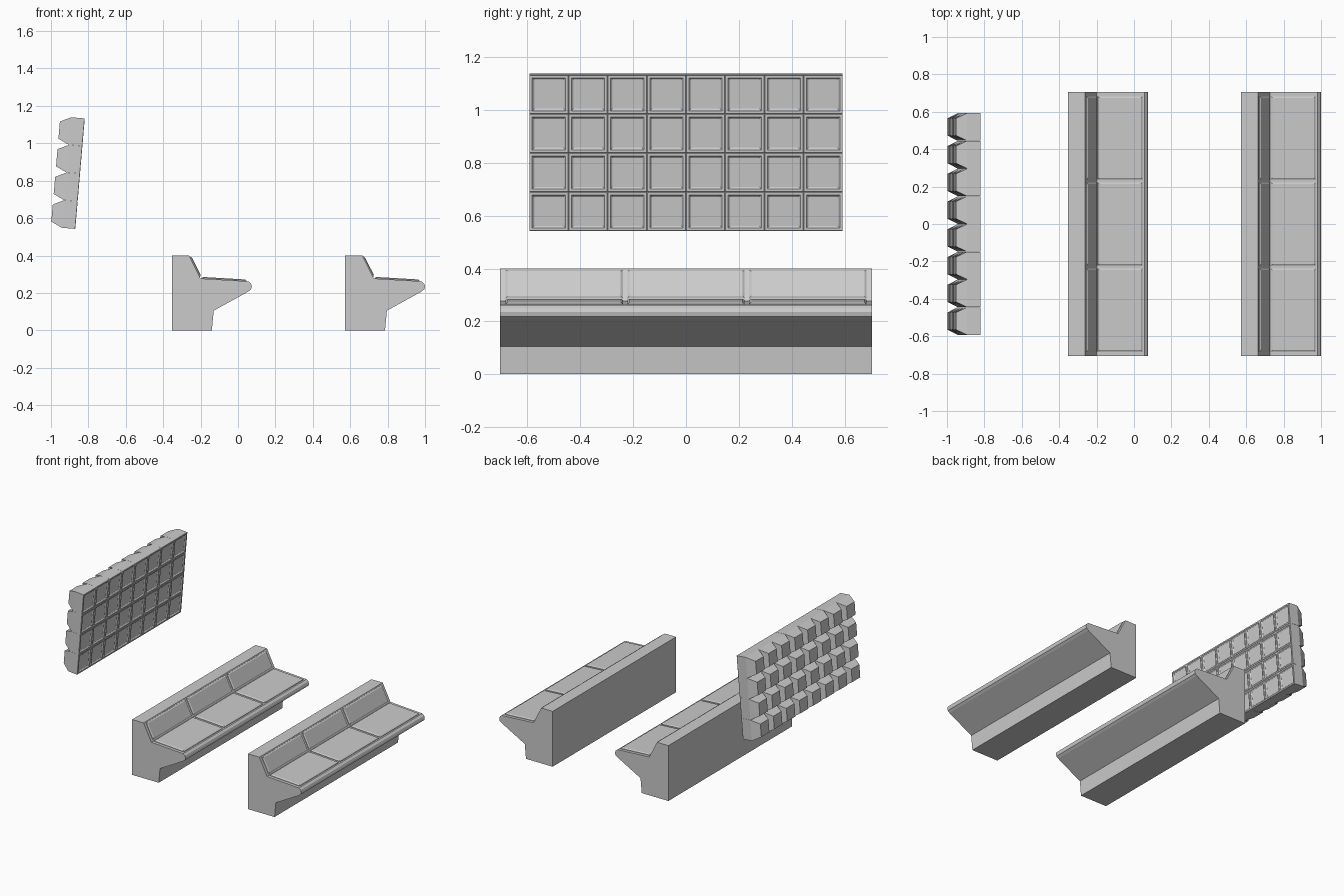
import bpy, bmesh, math
from mathutils import Vector

if "Cube" in bpy.data.objects:
    bpy.data.objects.remove(bpy.data.objects["Cube"])

HALF_LEN = 0.705


def new_object(name, bm):
    bmesh.ops.recalc_face_normals(bm, faces=bm.faces[:])
    mesh = bpy.data.meshes.new(name)
    bm.to_mesh(mesh)
    bm.free()
    obj = bpy.data.objects.new(name, mesh)
    bpy.context.collection.objects.link(obj)
    return obj


def loft(bm, rings):
    """Skin a list of closed rings and cap both ends."""
    loops = [[bm.verts.new(p) for p in ring] for ring in rings]
    n = len(loops[0])
    for a, b in zip(loops, loops[1:]):
        for i in range(n):
            j = (i + 1) % n
            bm.faces.new((a[i], a[j], b[j], b[i]))
    bm.faces.new(loops[0])
    bm.faces.new(loops[-1])


# Console body: side profile (x, z) extruded along y
PROFILE = [(-0.353, 0), (-0.140, 0), (-0.130, 0.105), (0.055, 0.207),
           (0.070, 0.219), (0.074, 0.235), (0.069, 0.250), (0.055, 0.262),
           (-0.200, 0.277), (-0.262, 0.400), (-0.353, 0.400)]


def console_body(name, dx):
    bm = bmesh.new()
    loft(bm, [[(x + dx, y, z) for x, z in PROFILE]
              for y in (-HALF_LEN, HALF_LEN)])
    new_object(name, bm)


# Raised panels with sloped rims, three per surface
def raised_panels(name, dx, start, end, v0, v1, height=0.009, rim=0.008):
    a = Vector((start[0] + dx, 0, start[1]))
    d = (Vector((end[0] + dx, 0, end[1])) - a).normalized()
    up = Vector((-d.z, 0, d.x))
    if up.z < 0:
        up = -up
    bm = bmesh.new()
    for yc in (-0.461, 0, 0.461):
        rings = []
        for inset, h in ((0, -0.003), (0, height * 0.4), (rim, height)):
            hy = 0.222 - inset
            lo, hi = v0 + inset, v1 - inset
            rings.append([a + d * v + up * h + Vector((0, yc + s * hy, 0))
                          for v, s in ((lo, -1), (hi, -1), (hi, 1), (lo, 1))])
        loft(bm, rings)
    new_object(name, bm)


for label, dx in (("rear", 0.0), ("front", 0.926)):
    console_body(label + "_console_body", dx)
    raised_panels(label + "_desk_panels", dx, (-0.200, 0.277), (0.055, 0.262),
                  0.006, 0.245)
    raised_panels(label + "_upright_panels", dx, (-0.262, 0.400),
                  (-0.200, 0.277), 0.008, 0.128)

# Monitor wall: 8 x 4 tapered monitors, tilted slightly downwards
TILT = math.radians(4.9)
UP = Vector((math.sin(TILT), 0, math.cos(TILT)))
BACK = Vector((-math.cos(TILT), 0, math.sin(TILT)))
SIDE = Vector((0, 1, 0))
ORIGIN = Vector((-0.870, 0, 0.542))
PITCH = 0.1483

# (distance behind the front, half size): screen, recess, bezel, box, back
SECTIONS = [(0.007, 0.055), (0.006, 0.057), (0, 0.063), (0, 0.0725),
            (0.0015, 0.0739), (0.073, 0.0739), (0.131, 0.046)]


def monitor(name, col, row):
    centre = ORIGIN + SIDE * (col - 3.5) * PITCH + UP * (row + 0.5) * PITCH
    bm = bmesh.new()
    loft(bm, [[centre + BACK * u + SIDE * sy * h + UP * sz * h
               for sy, sz in ((-1, -1), (1, -1), (1, 1), (-1, 1))]
              for u, h in SECTIONS])
    new_object(name, bm)


for row in range(4):
    for col in range(8):
        monitor(f"monitor_{row + 1}_{col + 1}", col, row)
